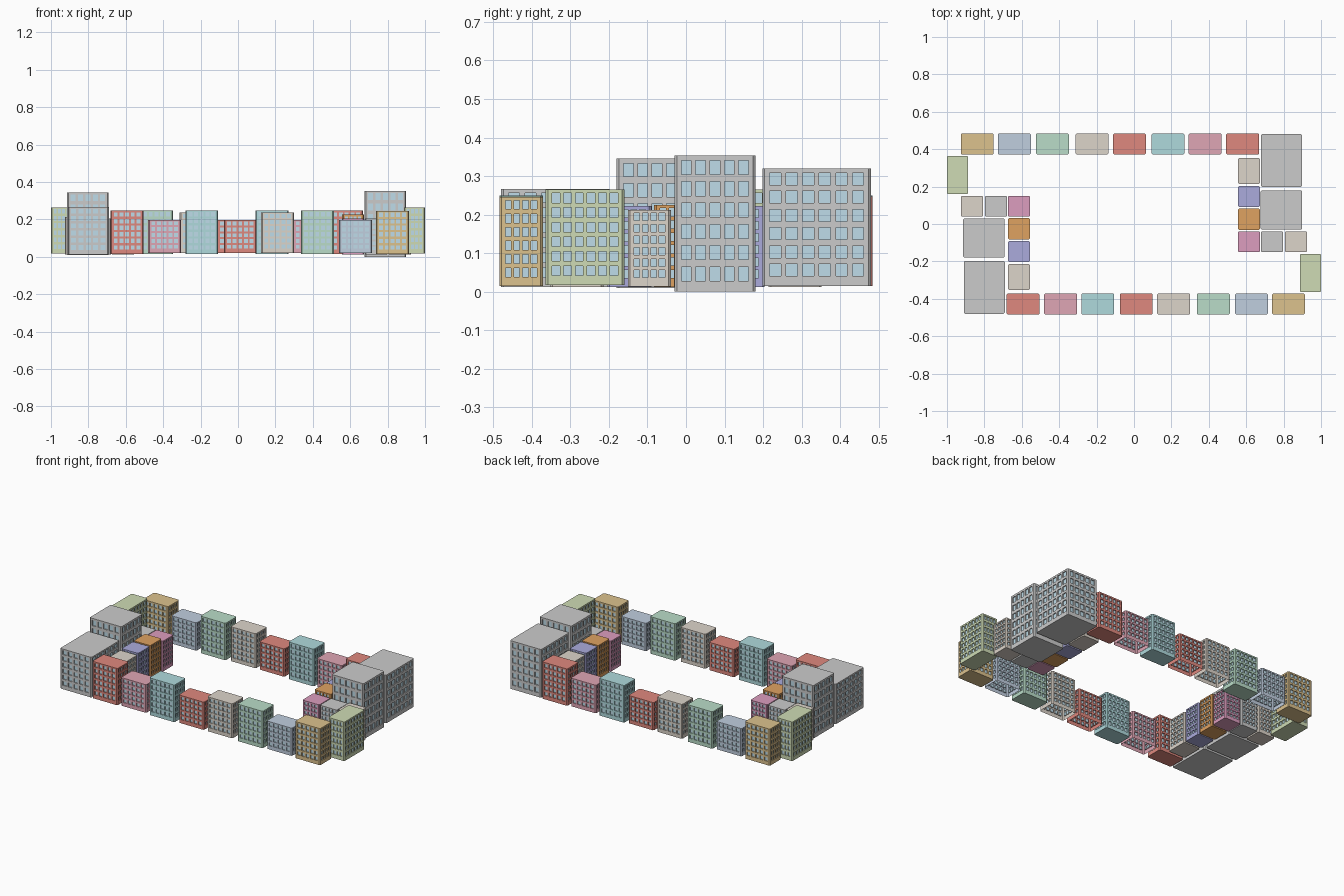
import bpy, bmesh
from mathutils import Vector

if "Cube" in bpy.data.objects:
    bpy.data.objects.remove(bpy.data.objects["Cube"])

COLORS = {
    "ochre": (.72, .54, .27), "slate": (.53, .62, .74), "green": (.49, .72, .58),
    "beige": (.72, .66, .59), "red": (.74, .25, .21), "teal": (.43, .70, .72),
    "pink": (.74, .38, .46), "silver": (.68, .68, .69), "magenta": (.72, .34, .52),
    "rust": (.74, .36, .12), "violet": (.41, .41, .72), "lime": (.62, .71, .46),
    "stone": (.58, .58, .56), "glass": (.52, .72, .82),
}
mats = {}
for key, c in COLORS.items():
    mats[key] = bpy.data.materials.new(key)
    mats[key].diffuse_color = (*c, 1)

CHAMFER = .006   # cut vertical corners
DEPTH = .006     # window recess


def stops(a, b, n, m0, m1, frac):
    """Grid lines alternating wall / window along one direction."""
    pitch = (b - a - m0 - m1) / n
    out = [a]
    for i in range(n):
        mid = a + m0 + pitch * (i + .5)
        out += [mid - pitch * frac / 2, mid + pitch * frac / 2]
    return out + [b]


def wall(bm, p, q, z0, z1, cols, rows):
    """Wall from p to q (outside on the right) with recessed glass."""
    d = (q - p).normalized()
    inward = Vector((-d.y, d.x, 0)) * DEPTH
    us = stops(0, (q - p).length, cols, .006, .006, .68)
    zs = stops(z0, z1, rows, .018, .003, .66)
    for i in range(len(us) - 1):
        for j in range(len(zs) - 1):
            c = [p + d * u + Vector((0, 0, z)) for u, z in
                 ((us[i], zs[j]), (us[i + 1], zs[j]), (us[i + 1], zs[j + 1]), (us[i], zs[j + 1]))]
            if i % 2 and j % 2:
                e = [v + inward for v in c]
                vo = [bm.verts.new(v) for v in c]
                vi = [bm.verts.new(v) for v in e]
                for k in range(4):
                    n = (k + 1) % 4
                    bm.faces.new((vo[k], vo[n], vi[n], vi[k]))
                bm.faces.new(vi).material_index = 1
            else:
                bm.faces.new([bm.verts.new(v) for v in c])


def building(name, color, cx, cy, sx, sy, z0, z1, nx, ny, rows, floor=True):
    bm = bmesh.new()
    x, y, c = sx / 2, sy / 2, CHAMFER
    plan = [Vector((cx + a, cy + b, 0)) for a, b in (
        (-x + c, -y), (x - c, -y), (x, -y + c), (x, y - c),
        (x - c, y), (-x + c, y), (-x, y - c), (-x, -y + c))]
    lo, hi = Vector((0, 0, z0)), Vector((0, 0, z1))
    # four window walls and four corner strips
    for k in range(8):
        p, q = plan[k], plan[(k + 1) % 8]
        if k % 2 == 0:
            wall(bm, p, q, z0, z1, nx if k % 4 == 0 else ny, rows)
        else:
            bm.faces.new([bm.verts.new(v) for v in (p + lo, q + lo, q + hi, p + hi)])
    # roof and floor
    bm.faces.new([bm.verts.new(v + hi) for v in plan])
    if floor:
        bm.faces.new([bm.verts.new(v + lo) for v in reversed(plan)])
    bmesh.ops.remove_doubles(bm, verts=bm.verts, dist=1e-5)
    me = bpy.data.meshes.new(name)
    bm.to_mesh(me)
    bm.free()
    me.materials.append(mats[color])
    me.materials.append(mats["glass"])
    bpy.context.collection.objects.link(bpy.data.objects.new(name, me))


def pair(name, color, cx, cy, sx, sy, z, nx, ny, rows, dx=0, z_far=None, floor=True):
    """A building plus its half-turn copy on the opposite side of the block."""
    building(name + "_near", color, cx, cy, sx, sy, *z, nx, ny, rows, floor)
    building(name + "_far", color, dx - cx, -cy, sx, sy, *(z_far or z), nx, ny, rows, floor)


# long street rows
row = [("red", -.593, .247, 6), ("pink", -.392, .198, 5), ("teal", -.194, .249, 6),
       ("red", .012, .196, 5), ("beige", .212, .238, 6), ("green", .424, .248, 6),
       ("slate", .628, .196, 5), ("ochre", .826, .246, 6)]
for i, (col, x, top, rows) in enumerate(row):
    is_open = i in (1, 3, 4, 6)
    pair(f"street_house_{i + 1}", col, x, -.428, .176, .113,
         (.02 if is_open else .014, top), 5, 4, rows, dx=-.012, floor=not is_open)

# corner block
pair("corner_block", "lime", .9435, -.262, .113, .205, (.017, .265), 4, 6, 6)

# short cross row and inner column of small houses
for col, x, top in (("beige", .866, .212), ("silver", .738, .205), ("magenta", .615, .205)):
    pair(f"cross_house_{col}", col, x, -.095, .118, .112, (.013, top), 4, 4, 6)
for col, y, sy, top in (("rust", .0255, .114, .225), ("violet", .147, .114, .222),
                        ("beige", .283, .138, .215)):
    pair(f"inner_house_{col}", col, .615, y, .116, sy, (.012, top), 4, 4, 6)

# large towers
pair("tower_wide", "stone", .7885, .339, .219, .282, (.014, .319), 5, 6, 6,
     dx=-.012, z_far=(.012, .266))
pair("tower_tall", "stone", .7885, .075, .222, .21, (0, .353), 5, 5, 6,
     dx=-.014, z_far=(.01, .345))

for m in bpy.data.materials:
    if m.users and not m.is_grease_pencil:
        m.use_nodes = True
        m.node_tree.nodes["Principled BSDF"].inputs["Base Color"].default_value = m.diffuse_color
